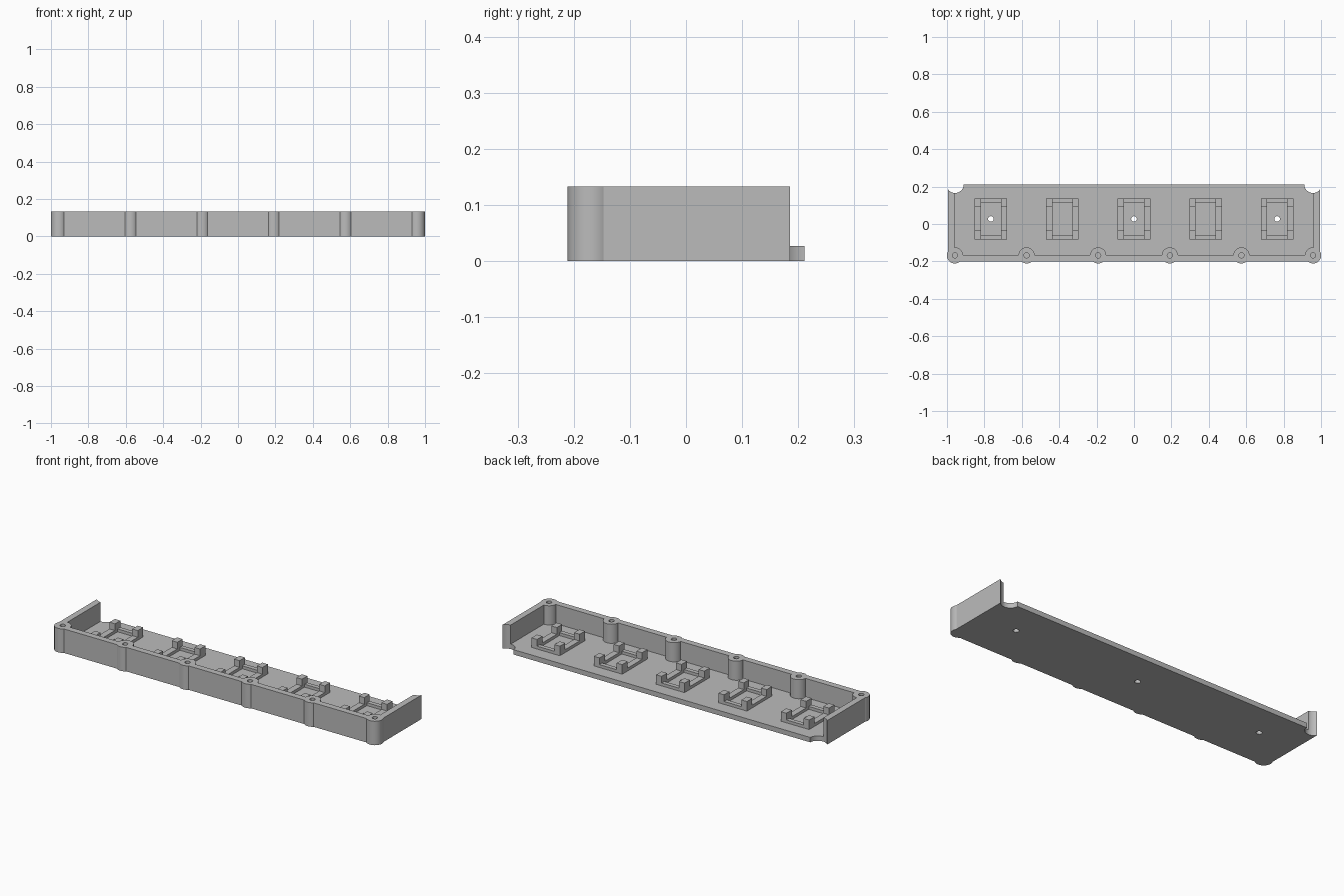
import bpy, bmesh, math
from mathutils import Matrix, Vector

if "Cube" in bpy.data.objects:
    bpy.data.objects.remove(bpy.data.objects["Cube"])

grey = bpy.data.materials.new("plain grey")
grey.diffuse_color = (0.5, 0.5, 0.5, 1)
grey.use_nodes = True
grey.node_tree.nodes["Principled BSDF"].inputs["Base Color"].default_value = grey.diffuse_color

FLOOR, TOP = 0.027, 0.133            # floor thickness, wall height
BOSS_Y, BOSS_R, PITCH = -0.168, 0.043, 0.383
SOCKET_Y = 0.027


def finish(name, bm):
    me = bpy.data.meshes.new(name)
    bm.to_mesh(me)
    bm.free()
    me.materials.append(grey)
    ob = bpy.data.objects.new(name, me)
    bpy.context.collection.objects.link(ob)
    return ob


def add_box(bm, x0, x1, y0, y1, z0, z1):
    mid = Vector(((x0 + x1) / 2, (y0 + y1) / 2, (z0 + z1) / 2))
    size = Matrix.Diagonal((x1 - x0, y1 - y0, z1 - z0, 1))
    bmesh.ops.create_cube(bm, size=1, matrix=Matrix.Translation(mid) @ size)


def box(name, *dims):
    bm = bmesh.new()
    add_box(bm, *dims)
    return finish(name, bm)


def cylinder(name, x, y, r, z0, z1, n=40):
    bm = bmesh.new()
    bmesh.ops.create_cone(bm, cap_ends=True, segments=n, radius1=r, radius2=r,
                          depth=z1 - z0,
                          matrix=Matrix.Translation((x, y, (z0 + z1) / 2)))
    return finish(name, bm)


def combine(target, others, operation):
    bpy.context.view_layer.objects.active = target
    for other in others:
        mod = target.modifiers.new("cut", 'BOOLEAN')
        mod.operation, mod.object, mod.solver = operation, other, 'EXACT'
        bpy.ops.object.modifier_apply(modifier=mod.name)
        bpy.data.objects.remove(other)


# Tray: floor, front wall and two side walls
tray = box("tray", -0.995, 0.995, BOSS_Y, 0.211, 0, FLOOR)
solids = [box("front_wall", -0.957, 0.957, -0.2, -0.165, 0, TOP)]
for s in (-1, 1):
    x0, x1 = sorted((s * 0.995, s * 0.96))
    solids.append(box("side_wall", x0, x1, BOSS_Y, 0.211, 0, TOP))

# Screw bosses along the front wall
boss_x = [(i - 2.5) * PITCH for i in range(6)]
solids += [cylinder("boss", x, BOSS_Y, BOSS_R, 0, TOP) for x in boss_x]
combine(tray, solids, 'UNION')

# Screw holes, floor holes and rounded notches at the back corners
cuts = [cylinder("screw_hole", x, BOSS_Y, 0.014, FLOOR, 0.2, 20) for x in boss_x]
cuts += [cylinder("floor_hole", x, SOCKET_Y, 0.015, -0.1, 0.1, 20)
         for x in (-0.765, 0, 0.765)]
cuts += [cylinder("notch", s * 0.957, 0.213, 0.047, -0.1, 0.3) for s in (-1, 1)]
combine(tray, cuts, 'DIFFERENCE')

# Sockets: low rectangular frame with four taller corner posts
W, H, TX, TY = 0.087, 0.11, 0.034, 0.024   # half sizes and rail widths
for i in range(5):
    cx = (i - 2) * 0.3825
    bm = bmesh.new()
    z0, low, high = FLOOR - 0.002, 0.043, 0.08
    for s in (-1, 1):
        a, b = sorted((cx + s * W, cx + s * (W - TX)))
        add_box(bm, a, b, SOCKET_Y - H + 0.047, SOCKET_Y + H - 0.047, z0, low)
        c, d = sorted((SOCKET_Y + s * H, SOCKET_Y + s * (H - TY)))
        add_box(bm, cx - W + TX, cx + W - TX, c, d, z0, low)
        for t in (-1, 1):
            c, d = sorted((SOCKET_Y + t * H, SOCKET_Y + t * (H - 0.047)))
            add_box(bm, a, b, c, d, z0, high)
    finish("socket_%d" % (i + 1), bm)

# Smooth round parts, keep edges sharp
bpy.ops.object.select_all(action='DESELECT')
tray.select_set(True)
bpy.context.view_layer.objects.active = tray
bpy.ops.object.shade_smooth_by_angle(angle=math.radians(30))
